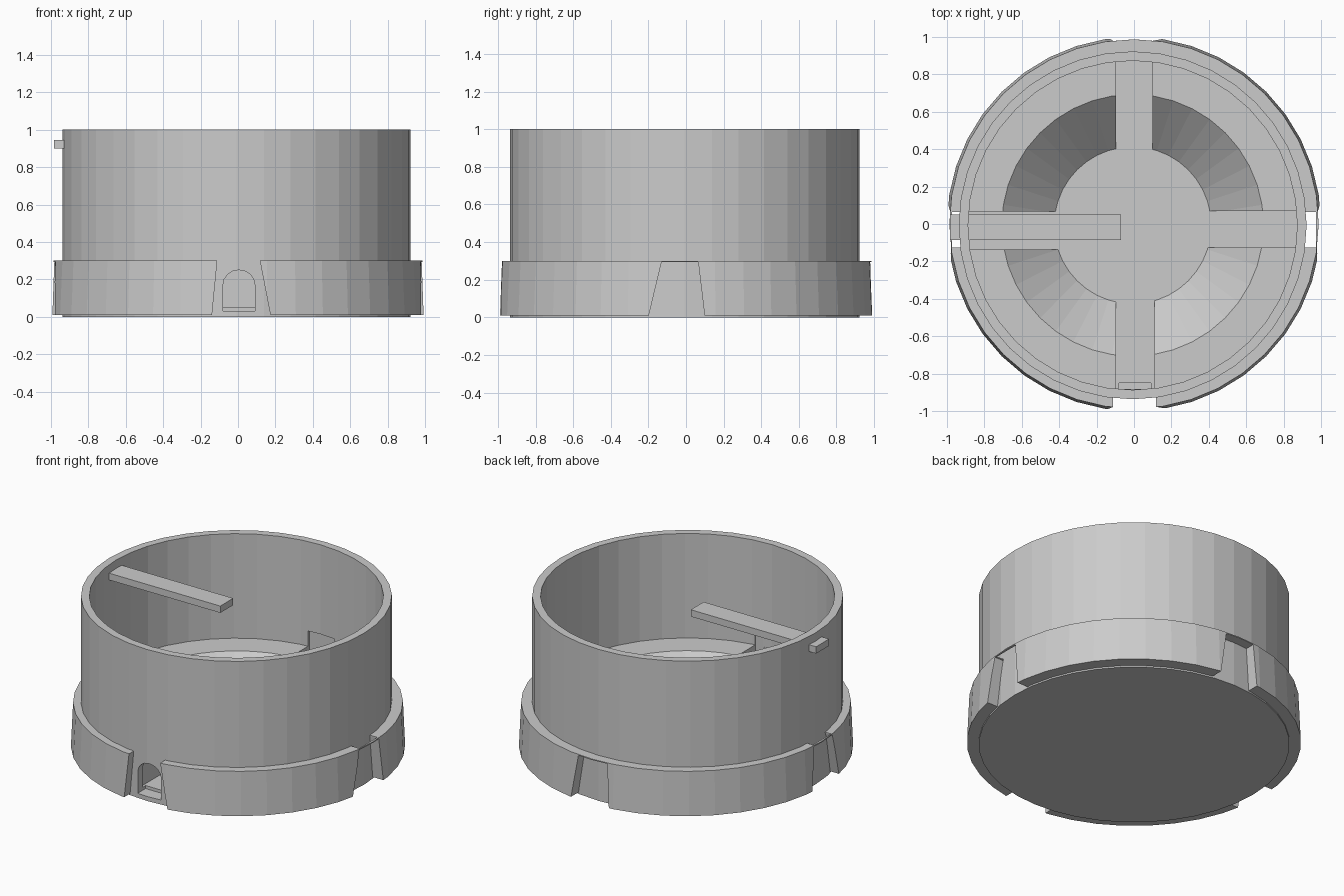
import bpy, bmesh
from math import pi, cos, sin
from mathutils import Matrix

SEGMENTS = 40

if "Cube" in bpy.data.objects:
    bpy.data.objects.remove(bpy.data.objects["Cube"])

grey = bpy.data.materials.new("plain grey")
grey.use_nodes = True
GREY = (0.6, 0.6, 0.6, 1)
grey.diffuse_color = GREY
grey.node_tree.nodes["Principled BSDF"].inputs["Base Color"].default_value = GREY


def finish(name, bm):
    bmesh.ops.recalc_face_normals(bm, faces=bm.faces)
    mesh = bpy.data.meshes.new(name)
    bm.to_mesh(mesh)
    bm.free()
    mesh.materials.append(grey)
    obj = bpy.data.objects.new(name, mesh)
    bpy.context.collection.objects.link(obj)
    return obj


def lathe(name, profile, closed, centre=0.0):
    """Turn a (radius, z) profile around the vertical axis; open ends get caps."""
    bm = bmesh.new()
    rings = []
    for r, z in profile:
        rings.append([bm.verts.new((centre + r * cos(2 * pi * i / SEGMENTS),
                                    centre + r * sin(2 * pi * i / SEGMENTS), z))
                      for i in range(SEGMENTS)])
    pairs = list(zip(rings, rings[1:]))
    if closed:
        pairs.append((rings[-1], rings[0]))
    else:
        bm.faces.new(rings[0])
        bm.faces.new(rings[-1])
    for a, b in pairs:
        for i in range(SEGMENTS):
            j = (i + 1) % SEGMENTS
            bm.faces.new((a[i], a[j], b[j], b[i]))
    return finish(name, bm)


def prism(name, outline, near, far, turn=0):
    """Extrude an (x, z) outline outwards to the front, then turn it about z."""
    bm = bmesh.new()
    front = [bm.verts.new((x, -far, z)) for x, z in outline]
    back = [bm.verts.new((x, -near, z)) for x, z in outline]
    bm.faces.new(front)
    bm.faces.new(back)
    for i in range(len(outline)):
        j = (i + 1) % len(outline)
        bm.faces.new((front[i], front[j], back[j], back[i]))
    bm.transform(Matrix.Rotation(turn * pi / 2, 4, "Z"))
    return finish(name, bm)


def rect(x0, x1, z0, z1):
    return [(x0, z0), (x1, z0), (x1, z1), (x0, z1)]


def cut(target, cutter):
    mod = target.modifiers.new(cutter.name, "BOOLEAN")
    mod.operation = "DIFFERENCE"
    mod.solver = "EXACT"
    mod.object = cutter
    cutter.hide_render = True
    cutter.hide_viewport = True
    cutter.display_type = "WIRE"


FLOOR, LEDGE, TOP = 0.05, 0.31, 1.0

# Cup with a raised ledge that slopes down to a round floor
cup = lathe("cup", [(0.93, 0), (0.93, TOP), (0.88, TOP), (0.88, LEDGE),
                    (0.70, LEDGE), (0.42, FLOOR)], False, -0.007)

# Four channels crossing the ledge: turn, side limits
for turn, left, right in [(0, -0.095, 0.11), (1, -0.125, 0.07),
                          (2, -0.10, 0.095), (3, -0.068, 0.135)]:
    cut(cup, prism("channel_cutter", rect(left, right, FLOOR, LEDGE + 0.1),
                   0.3, 0.882, turn))

# Arched opening through the front wall
arch = [(-0.08, 0.03), (0.09, 0.03)]
arch += [(0.005 + 0.085 * cos(a * pi / 8), 0.17 + 0.08 * sin(a * pi / 8))
         for a in range(9)]
cut(cup, prism("arch_cutter", arch, 0.85, 1.0))

# Flared skirt around the base
skirt = lathe("skirt", [(0.915, 0.01), (1.0, 0.01), (0.987, 0.30), (0.915, 0.30)], True)

# Tapered notches: turn, bottom limits, top limits, top height
for turn, b0, b1, t0, t1, top in [(0, -0.14, 0.175, -0.11, 0.115, 0.31),
                                  (1, -0.20, 0.10, -0.13, 0.065, 0.293),
                                  (2, -0.15, 0.13, -0.10, 0.11, 0.293),
                                  (3, -0.10, 0.20, -0.065, 0.13, 0.293)]:
    cut(skirt, prism("notch_cutter", [(b0, 0), (b1, 0), (t1, top), (t0, top)],
                     0.85, 1.1, turn))

# Side notches are open from above behind a thin outer strip
for turn, left, right in [(1, -0.125, 0.065), (3, -0.065, 0.125)]:
    cut(skirt, prism("slot_cutter", rect(left, right, 0.2, 0.4), 0.85, 0.972, turn))

# Flat arm through the wall, reaching to the middle
prism("arm", rect(-0.05, 0.085, 0.90, 0.945), 0.07, 0.985, 3)
